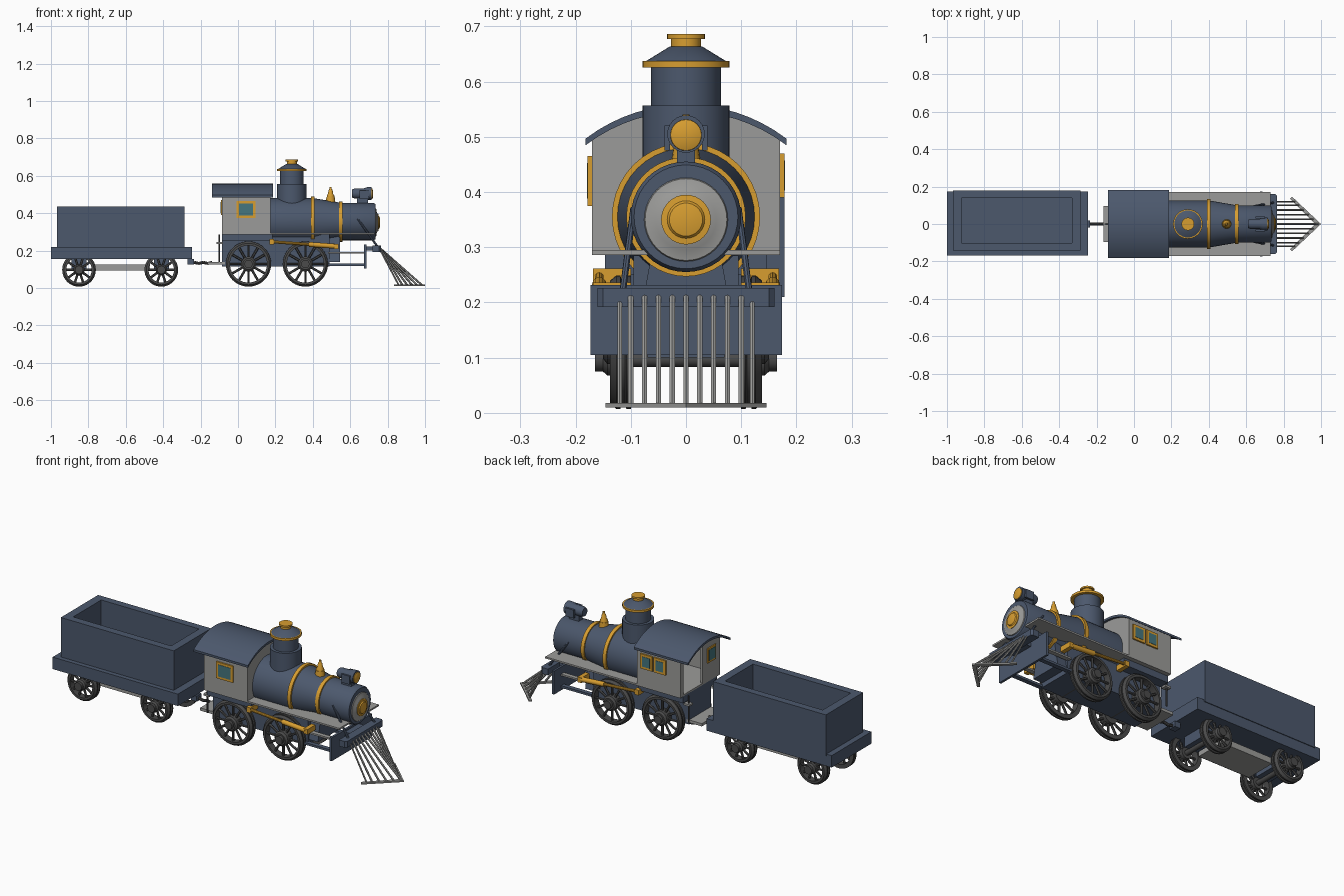
import bpy, bmesh, math
from mathutils import Vector, Matrix

if "Cube" in bpy.data.objects:
    bpy.data.objects.remove(bpy.data.objects["Cube"])


def material(name, rgb):
    m = bpy.data.materials.new(name)
    m.diffuse_color = (*rgb, 1)
    m.use_nodes = True
    m.node_tree.nodes["Principled BSDF"].inputs["Base Color"].default_value = m.diffuse_color
    return m


BLUE = material("slate blue", (0.072, 0.098, 0.152))
GREY = material("light grey", (0.33, 0.33, 0.32))
GOLD = material("brass", (0.68, 0.34, 0.03))
DARK = material("dark iron", (0.07, 0.07, 0.07))
GLASS = material("teal glass", (0.06, 0.18, 0.21))


def finish(bm, name, mat):
    bmesh.ops.remove_doubles(bm, verts=bm.verts, dist=1e-5)
    bmesh.ops.recalc_face_normals(bm, faces=bm.faces)
    me = bpy.data.meshes.new(name)
    bm.to_mesh(me)
    bm.free()
    me.materials.append(mat)
    me.shade_smooth()
    me.set_sharp_from_angle(angle=math.radians(32))
    ob = bpy.data.objects.new(name, me)
    bpy.context.collection.objects.link(ob)
    return ob


def box(name, mat, x, y, z):
    bm = bmesh.new()
    bmesh.ops.create_cube(bm, size=1)
    for v in bm.verts:
        v.co = [(a + b) / 2 + c * (b - a) for (a, b), c in zip((x, y, z), v.co)]
    return finish(bm, name, mat)


def prism(name, mat, pts, axis, a, b):
    """Extrude a polygon along x ((y, z) points) or z ((x, y) points)."""
    put = {'x': lambda p, h: (h, p[0], p[1]), 'z': lambda p, h: (p[0], p[1], h)}[axis]
    bm = bmesh.new()
    lo, hi = ([bm.verts.new(put(p, h)) for p in pts] for h in (a, b))
    n = len(pts)
    bm.faces.new(lo)
    bm.faces.new(hi)
    for i in range(n):
        bm.faces.new((lo[i], lo[(i + 1) % n], hi[(i + 1) % n], hi[i]))
    return finish(bm, name, mat)


def lathe(name, mat, profile, origin, axis='z', n=32, ring=False):
    """Revolve (radius, height) points around an axis through origin."""
    rot = Vector((0, 0, 1)).rotation_difference(
        Vector({'x': (1, 0, 0), 'y': (0, 1, 0), 'z': (0, 0, 1)}[axis])).to_matrix()
    bm = bmesh.new()
    if not ring:
        profile = [(0, profile[0][1])] + list(profile) + [(0, profile[-1][1])]
    rows = [[bm.verts.new(rot @ Vector((r * math.cos(t), r * math.sin(t), h)) + Vector(origin))
             for t in (2 * math.pi * i / n for i in range(n))] for r, h in profile]
    pairs = list(zip(rows, rows[1:])) + ([(rows[-1], rows[0])] if ring else [])
    for p, q in pairs:
        for i in range(n):
            j = (i + 1) % n
            bm.faces.new((p[i], p[j], q[j], q[i]))
    return finish(bm, name, mat)


def rod(name, mat, a, b, r, n=8):
    a, b = Vector(a), Vector(b)
    bm = bmesh.new()
    m = Matrix.Translation((a + b) / 2) @ (b - a).to_track_quat('Z', 'Y').to_matrix().to_4x4()
    bmesh.ops.create_cone(bm, cap_ends=True, segments=n, radius1=r, radius2=r,
                          depth=(b - a).length, matrix=m)
    return finish(bm, name, mat)


def wheel(name, x, z, r, s, spokes):
    """Spoked wheel on side s (-1 or 1)."""
    def ys(pts):
        return [(a, s * h) for a, h in pts]
    c = (x, 0, z)
    lathe(name + "_rim", DARK, ys([(r - .022, .1), (r, .1), (r, .108), (r - .006, .11), (r - .006, .117),
                                   (r, .119), (r, .126), (r - .01, .138), (r - .022, .138)]), c, 'y', 40, True)
    lathe(name + "_hub", DARK, ys([(r * .33, .1), (r * .33, .142), (r * .25, .15), (.022, .15),
                                   (.022, .165)]), c, 'y', 24)
    for i in range(spokes):
        t = 2 * math.pi * i / spokes
        d = Vector((math.cos(t), 0, math.sin(t)))
        o = Vector((x, s * .122, z))
        rod(name + "_spoke", GREY if r > 1 else DARK, o + d * r * .25, o + d * (r - .015), .0065, 6)


def window(name, x0, x1, z0, z1, y, s):
    box(name + "_frame", GOLD, (x0, x1), sorted((y, y + s * .008)), (z0, z1))
    box(name + "_glass", GLASS, (x0 + .013, x1 - .013), sorted((y, y + s * .0095)), (z0 + .013, z1 - .013))


# --- wagon: base, open body, wheels, under-beam
box("wagon_base", BLUE, (-1, -.245), (-.168, .174), (.155, .22))
BX, BY, IX, IY = (-.968, -.287), (-.143, .178), (-.922, -.332), (-.102, .139)
box("wagon_floor", BLUE, BX, BY, (.215, .25))
for name, x, y in (("wagon_back", (BX[0], IX[0]), BY), ("wagon_front", (IX[1], BX[1]), BY),
                   ("wagon_right", IX, (BY[0], IY[0])), ("wagon_left", IX, (IY[1], BY[1]))):
    box(name, BLUE, x, y, (.21, .435))
box("wagon_under_beam", GREY, (-.78, -.47), (-.085, .085), (.093, .125))
for x in (-.85, -.41):
    box("wagon_axle_mount", BLUE, (x - .04, x + .04), (-.07, .07), (.1, .16))

# --- all wheels and axles
for x, z, r, k in ((-.85, .097, .09, 10), (-.41, .097, .09, 10), (.056, .128, .121, 12), (.36, .128, .121, 12)):
    rod("axle", DARK, (x, -.12, z), (x, .12, z), .014, 12)
    for s in (-1, 1):
        wheel("wheel", x, z, r, s, k)

# --- coupling
box("wagon_hitch", BLUE, (-.27, -.235), (-.02, .02), (.125, .155))
for i in range(4):
    x = -.235 + i * .024
    rod("coupling_link", DARK, (x, 0, .137 - .006 * (i % 2)), (x + .026, 0, .131 + .006 * (i % 2)), .008)
box("rear_step", GREY, (-.162, -.07), (-.095, .095), (.125, .14))
for s in (-1, 1):
    box("rear_rail", GREY, (-.115, -.08), (s * .12 - .015, s * .12 + .015), (.235, .245))
    rod("rear_post", DARK, (-.1, s * .12, .14), (-.1, s * .12, .285), .004)

# --- chassis
box("chassis", BLUE, (-.085, .49), (-.095, .095), (.115, .285))
box("cab_skirt", BLUE, (-.085, .185), (-.147, .147), (.25, .287))
box("running_board", GREY, (-.085, .73), (-.17, .17), (.286, .295))
prism("boiler_saddle", BLUE, [(-.09, .14), (.09, .14), (.06, .3), (-.06, .3)], 'x', .42, .545)
box("front_plate", BLUE, (.674, .686), (-.173, .174), (.105, .232))
for s in (-1, 1):
    box("lower_rail", BLUE, (.48, .68), (s * .1 - .012, s * .1 + .012), (.118, .13))
    box("upper_rail", GREY, (.48, .68), (s * .1 - .012, s * .1 + .012), (.184, .193))
box("beam_support", BLUE, (.68, .74), (-.06, .06), (.2, .222))
bm_pts = [(.72, -.16), (.755, -.16), (.765, -.15), (.765, .15), (.755, .16), (.72, .16)]
prism("front_beam", BLUE, bm_pts, 'z', .192, .226)

# --- boiler with brass bands
lathe("boiler", BLUE, [(.126, .17), (.126, .4), (.1, .55), (.1, .725), (.094, .735)], (0, 0, .355), 'x', 40)
for x, r in ((.4, .134), (.55, .108)):
    lathe("boiler_band", GOLD, [(r, x - .01), (r, x + .01), (r - .02, x + .01), (r - .02, x - .01)],
          (0, 0, .355), 'x', 40, True)
lathe("boiler_door", GREY, [(.078, .73), (.074, .739), (.055, .742), (.045, .748)], (0, 0, .35), 'x', 40)
lathe("door_plate", GOLD, [(.045, .74), (.045, .751), (.034, .752), (.03, .757), (.015, .76)], (0, 0, .35), 'x', 32)
for s in (-1, 1):
    rod("front_brace", BLUE, (.64, s * .095, .37), (.75, s * .115, .215), .006)

# --- chimney
C = (.288, 0, 0)
lathe("chimney_base", BLUE, [(.079, .4), (.079, .557)], C)
lathe("chimney_stack", BLUE, [(.063, .55), (.063, .626)], C)
lathe("chimney_ring", GOLD, [(.079, .625), (.079, .637)], C)
lathe("chimney_cone", BLUE, [(.074, .636), (.03, .663)], C)
lathe("chimney_cap", GOLD, [(.027, .66), (.027, .677), (.034, .677), (.034, .686)], C)

# --- bell
lathe("bell", GOLD, [(.02, .485), (.02, .493), (.014, .503), (.011, .522), (.006, .53), (.006, .54)], (.495, 0, 0), n=20)
lathe("bell_foot", GOLD, [(.026, .455), (.022, .487)], (.495, 0, 0), n=20)

# --- headlamp
lathe("headlamp", BLUE, [(.022, .61), (.027, .625), (.027, .67), (.034, .69), (.034, .715)], (0, 0, .505), 'x', 24)
lathe("headlamp_lens", GOLD, [(.029, .71), (.028, .718), (.015, .723)], (0, 0, .503), 'x', 24)
box("headlamp_bracket", BLUE, (.635, .695), (-.016, .016), (.44, .49))
for s in (-1, 1):
    box("headlamp_arm", BLUE, (.65, .7), (s * .034 - .005, s * .034 + .005), (.475, .52))


# --- cab: walls follow the arched roof
def arch(y, top):
    return top - .3 + math.sqrt(.09 - y * y)


def end_wall(name, y0, y1, x0, x1):
    ys = [y0 + (y1 - y0) * i / 10 for i in range(11)]
    prism(name, GREY, [(y1, .29), (y0, .29)] + [(y, arch(y, .548)) for y in ys], 'x', x0, x1)


for s in (-1, 1):
    box("cab_side", GREY, (-.085, .175), sorted((s * .158, s * .17)), (.29, .494))
end_wall("cab_front", -.168, .168, .163, .175)
end_wall("cab_rear", -.168, -.02, -.085, -.073)
end_wall("cab_rear_edge", .145, .168, -.085, -.073)
ys = [-.182 + .364 * i / 16 for i in range(17)]
prism("cab_roof", BLUE, [(y, arch(y, .558)) for y in ys] + [(y, arch(y, .546)) for y in reversed(ys)], 'x', -.14, .187)
window("right_window", -.008, .093, .375, .465, -.17, -1)
window("left_window_a", .08, .153, .39, .47, .17, 1)
window("left_window_b", .0, .07, .39, .47, .17, 1)
box("rear_window_frame", GOLD, (-.091, -.085), (-.13, -.06), (.39, .47))
box("rear_window_glass", GLASS, (-.0925, -.085), (-.12, -.07), (.4, .46))

# --- brass side rods
for s in (-1, 1):
    y = s * .157
    rod("side_rod", GOLD, (.18, y, .247), (.53, y, .222), .008, 10)
    rod("side_piston", GOLD, (.38, y, .233), (.52, y, .223), .013, 12)
    for x, z in ((.18, .247), (.525, .222)):
        box("rod_end", GOLD, (x - .012, x + .012), sorted((s * .1, s * .168)), (z - .014, z + .014))

# --- cowcatcher: parallel bars landing on a pointed foot frame
for i in range(-4, 5):
    y = i * .025
    rod("catcher_bar", GREY, (.762, y, .21), (.985 - 1.05 * abs(y), y, .014), .0055, 6)
for s in (-1, 1):
    rod("catcher_side_bar", GREY, (.762, s * .12, .2), (.86, s * .12, .014), .0045, 6)
    prism("catcher_foot", GREY, [(1.0, 0), (.845, s * .146), (.835, s * .135), (.97, 0)], 'z', .01, .018)
